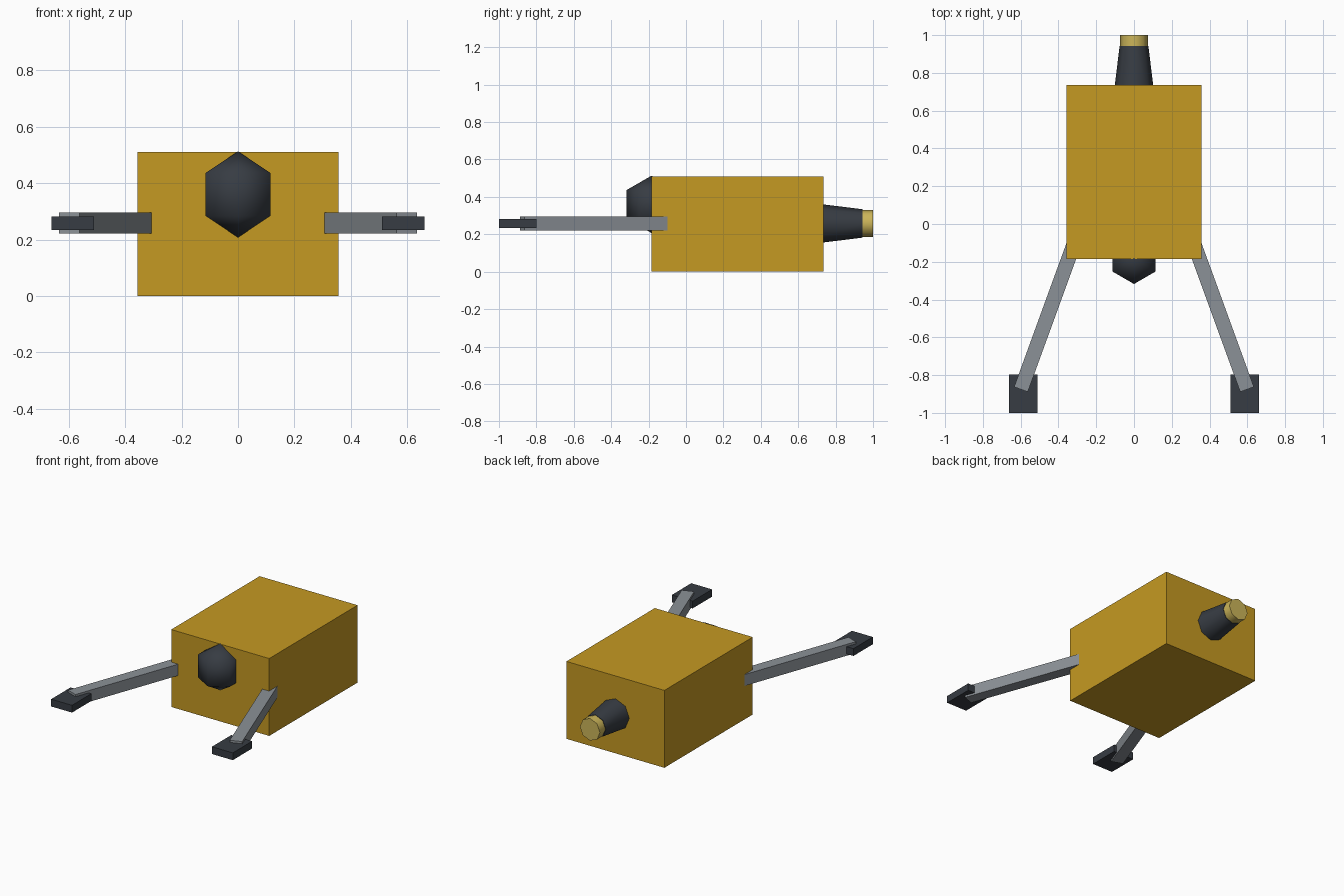
import bpy
from math import radians, pi, sin, cos

default = bpy.data.objects.get("Cube")
if default:
    bpy.data.objects.remove(default, do_unlink=True)


def material(name, rgb):
    mat = bpy.data.materials.new(name)
    mat.use_nodes = True
    mat.diffuse_color = (*rgb, 1)
    mat.node_tree.nodes["Principled BSDF"].inputs["Base Color"].default_value = (*rgb, 1)
    return mat


ochre = material("ochre yellow", (0.56, 0.32, 0.016))
charcoal = material("charcoal", (0.038, 0.045, 0.056))
steel = material("steel grey", (0.26, 0.285, 0.31))
brass = material("pale brass", (0.6, 0.46, 0.1))


def finish(name, mat):
    obj = bpy.context.object
    obj.name = obj.data.name = name
    obj.data.materials.append(mat)
    return obj


def box(name, mat, centre, size, turn=0):
    bpy.ops.mesh.primitive_cube_add(size=1, location=centre, rotation=(0, 0, turn))
    obj = finish(name, mat)
    obj.scale = size
    return obj


def tube(name, mat, y0, y1, r0, r1, z):
    """Eight-sided tapered tube running along +y."""
    bpy.ops.mesh.primitive_cone_add(vertices=8, radius1=r0, radius2=r1, depth=y1 - y0,
                                    location=(0, (y0 + y1) / 2, z), rotation=(-pi / 2, 0, 0))
    finish(name, mat)
    bpy.ops.object.shade_smooth_by_angle(angle=radians(50))


# Main hull
box("body", ochre, (0, 0.275, 0.255), (0.714, 0.92, 0.51))

# Faceted front dome, half sunk into the hull
bpy.ops.mesh.primitive_uv_sphere_add(segments=6, ring_count=3, radius=0.153,
                                     location=(0, -0.185, 0.36))
finish("front_dome", charcoal)
bpy.ops.object.shade_smooth()

# Rear thruster and its tip
tube("thruster", charcoal, 0.70, 0.943, 0.106, 0.076, 0.258)
tube("thruster_tip", brass, 0.93, 1.0, 0.073, 0.073, 0.258)

# Splayed arms with flat hands
splay, length = radians(20), 0.9
for side, label in ((1, "left"), (-1, "right")):
    x = side * (0.5985 - sin(splay) * length / 2)
    y = -0.8755 + cos(splay) * length / 2
    box(label + "_arm", steel, (x, y, 0.258), (0.077, length, 0.075), side * splay)
    box(label + "_hand", charcoal, (side * 0.586, -0.899, 0.257), (0.152, 0.202, 0.048))
